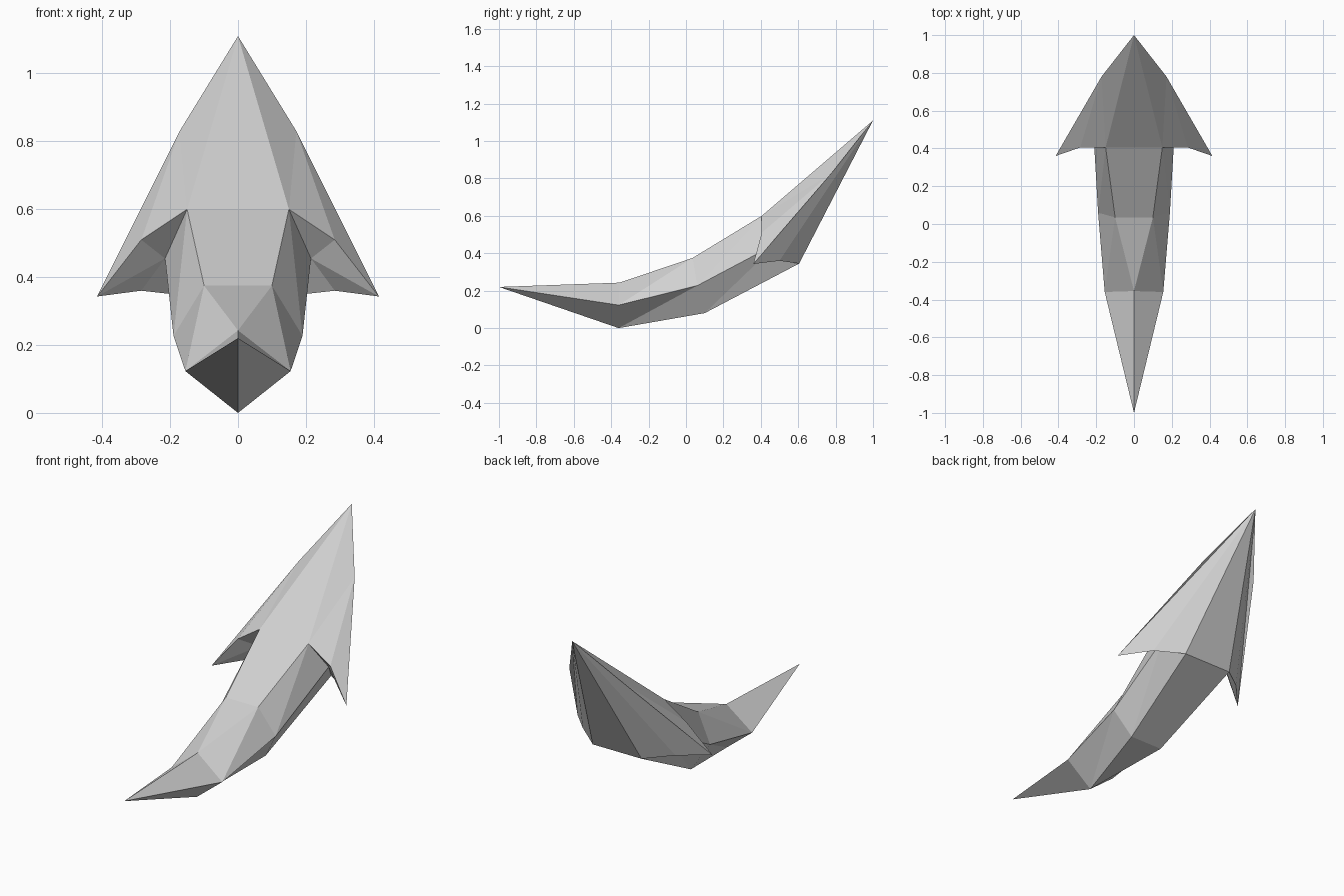
import bpy
import bmesh

cube = bpy.data.objects.get("Cube")
if cube:
    bpy.data.objects.remove(cube, do_unlink=True)

grey = bpy.data.materials.new("plain grey")
grey.use_nodes = True
colour = (0.64, 0.64, 0.64, 1)
grey.diffuse_color = colour
grey.node_tree.nodes["Principled BSDF"].inputs["Base Color"].default_value = colour


def mirrored_part(name, half_faces):
    """Make a flat-shaded object from the faces of its +x half."""
    bm = bmesh.new()
    for face in half_faces:
        for side in (1, -1):
            points = [(x * side, y, z) for x, y, z in face][::side]
            if len(set(points)) == len(points):
                bm.faces.new([bm.verts.new(p) for p in points])
    bmesh.ops.remove_doubles(bm, verts=bm.verts, dist=0.0005)
    bmesh.ops.recalc_face_normals(bm, faces=bm.faces)
    mesh = bpy.data.meshes.new(name)
    bm.to_mesh(mesh)
    bm.free()
    mesh.materials.append(grey)
    obj = bpy.data.objects.new(name, mesh)
    bpy.context.collection.objects.link(obj)


def half_section(top, side, bottom):
    """Half outline from the top centre round to the bottom centre."""
    return [(0, *top[1:]), top, side, bottom, (0, *bottom[1:])]


# Curved, faceted shaft, lofted from its pointed end to the head
neck_top, neck_side, neck_bottom = (0.15, 0.405, 0.6), (0.215, 0.49, 0.455), (0.15, 0.605, 0.345)
point = (0, -1, 0.22)
sections = [
    half_section(point, point, point),
    half_section((0, -0.355, 0.243), (0.155, -0.36, 0.123), (0, -0.36, 0)),
    half_section((0.1, 0.035, 0.375), (0.19, 0.06, 0.227), (0.1, 0.1, 0.08)),
    half_section(neck_top, neck_side, neck_bottom),
]
shaft = []
for near, far in zip(sections, sections[1:]):
    for i in range(len(near) - 1):
        shaft.append((near[i], near[i + 1], far[i]))
        shaft.append((near[i + 1], far[i + 1], far[i]))
mirrored_part("curved_shaft", shaft)

# Barbed head: a fan round the apex, closed by the hollow fronts of the barbs
apex = (0, 1, 1.11)
shoulder = (0.172, 0.78, 0.83)
barb_top = (0.285, 0.405, 0.51)
barb_tip = (0.415, 0.36, 0.343)
barb_under = (0.285, 0.5, 0.36)
rim = [neck_top, barb_top, barb_tip, barb_under, neck_bottom]
head = [
    (apex, (0, *neck_top[1:]), neck_top),
    (apex, neck_top, shoulder),
    (shoulder, neck_top, barb_top),
    (shoulder, barb_top, barb_tip),
    (apex, shoulder, barb_tip),
    (apex, barb_tip, barb_under),
    (apex, barb_under, neck_bottom),
    (apex, neck_bottom, (0, *neck_bottom[1:])),
]
head += [(neck_side, b, a) for a, b in zip(rim, rim[1:])]
mirrored_part("barbed_head", head)
